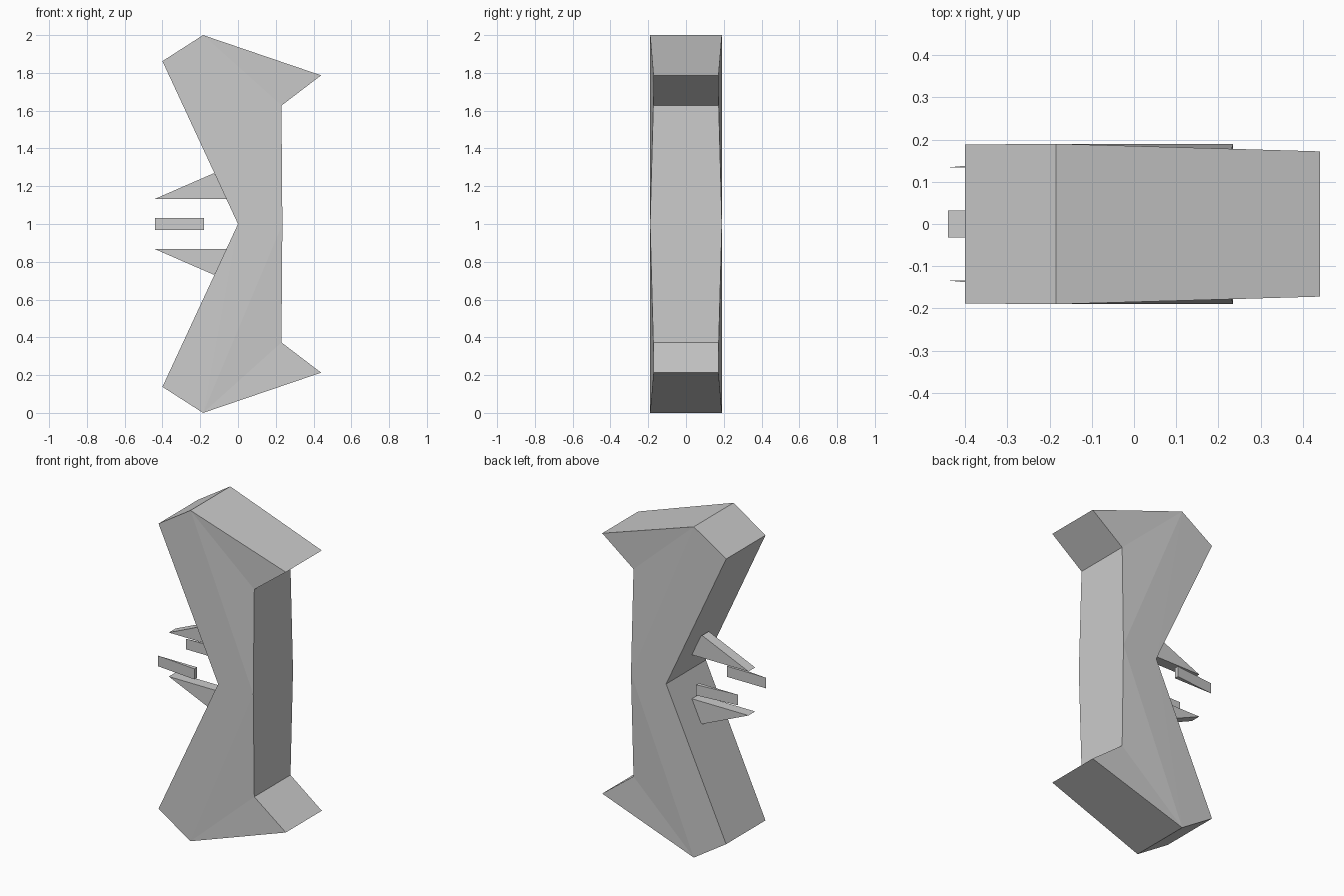
import bpy

if "Cube" in bpy.data.objects:
    bpy.data.objects.remove(bpy.data.objects["Cube"])


def make_object(name, verts, faces):
    mesh = bpy.data.meshes.new(name)
    mesh.from_pydata(verts, [], faces)
    mesh.update()
    obj = bpy.data.objects.new(name, mesh)
    bpy.context.collection.objects.link(obj)
    # consistent outward normals
    import bmesh
    bm = bmesh.new()
    bm.from_mesh(mesh)
    bmesh.ops.recalc_face_normals(bm, faces=bm.faces)
    bm.to_mesh(mesh)
    bm.free()
    return obj


def prism(name, low, high, caps):
    """Join two matching outlines with side walls and the given cap faces."""
    n = len(low)
    sides = [(i, (i + 1) % n, (i + 1) % n + n, i + n) for i in range(n)]
    faces = sides + caps + [tuple(i + n for i in reversed(c)) for c in caps]
    return make_object(name, low + high, faces)


# Body: upper half of the side profile (x, z, half width), mirrored about z = 1
upper = [(0.235, 1.0, 0.19), (0.23, 1.627, 0.173), (0.44, 1.787, 0.172),
         (-0.185, 2.0, 0.19), (-0.40, 1.862, 0.188), (0.0, 1.0, 0.19)]
lower = [(x, 2 - z, w) for x, z, w in reversed(upper[1:5])]
profile = upper + lower
caps = [(3, 4, 5), (3, 5, 0), (3, 0, 1), (3, 1, 2),
        (6, 7, 5), (7, 0, 5), (7, 9, 0), (7, 8, 9)]
prism("body",
      [(x, -w, z) for x, z, w in profile],
      [(x, w, z) for x, z, w in profile], caps)

# Prongs: wedges around the waist, flat side facing inwards
T = 0.032
tall = [(-0.44, 0.133), (-0.06, 0.133), (-0.06, 0.20), (-0.13, 0.268)]
flat = [(-0.44, 0.134), (-0.18, 0.134), (-0.18, 0.16)]
for s, v_name, h_name in ((1, "upper_prong", "back_prong"),
                          (-1, "lower_prong", "front_prong")):
    prism(v_name,
          [(x, -T, 1 + s * r) for x, r in tall],
          [(x, T, 1 + s * r) for x, r in tall], [(0, 1, 2, 3)])
    prism(h_name,
          [(x, s * r, 1 - T) for x, r in flat],
          [(x, s * r, 1 + T) for x, r in flat], [(0, 1, 2)])
